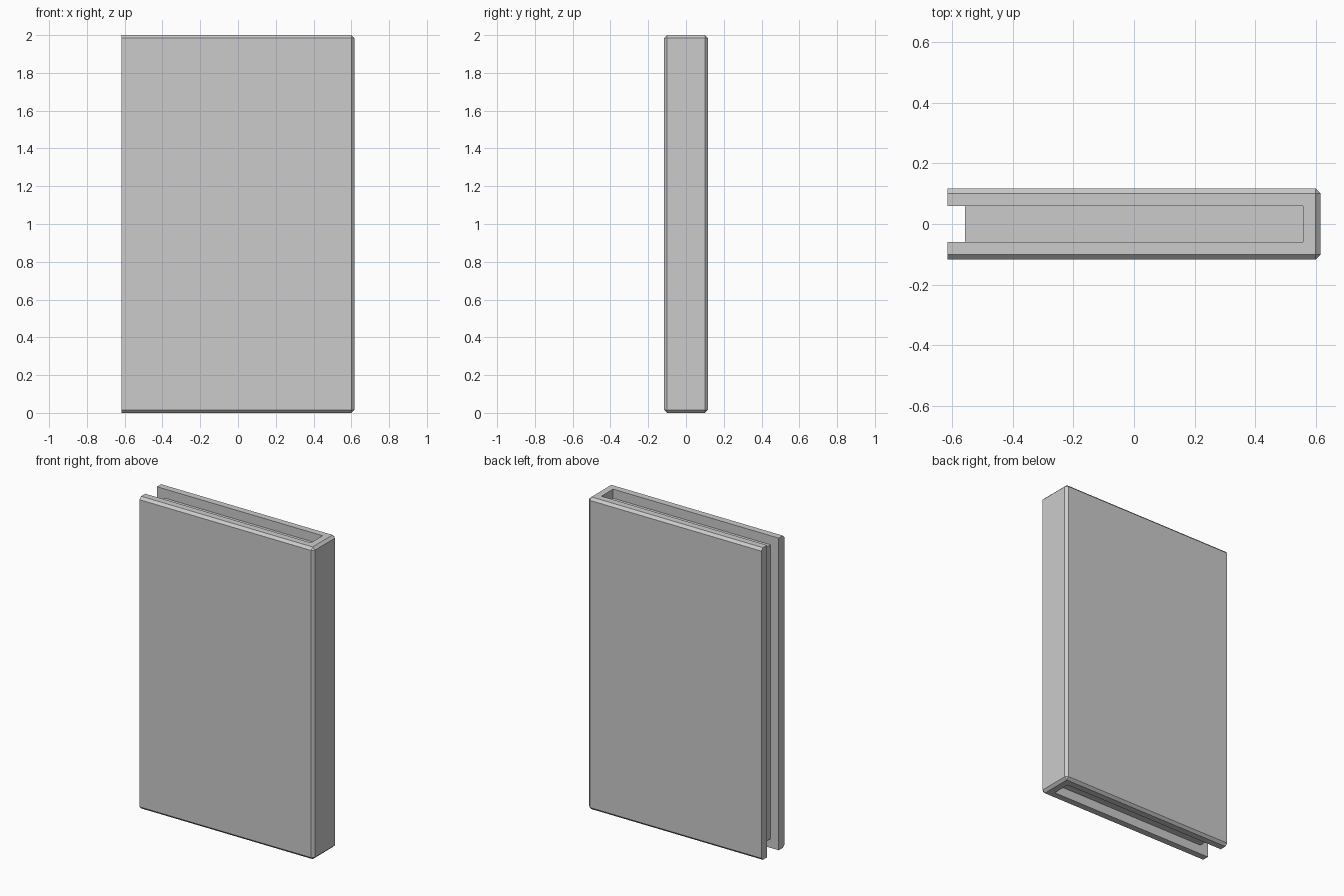
import bpy, bmesh

if "Cube" in bpy.data.objects:
    bpy.data.objects.remove(bpy.data.objects["Cube"])

X, Y, H = 0.616, 0.117, 2.0      # half length, half thickness, height
WALL, CHAMFER = 0.058, 0.016


def add_object(name, bm):
    bmesh.ops.recalc_face_normals(bm, faces=bm.faces)
    mesh = bpy.data.meshes.new(name)
    bm.to_mesh(mesh)
    bm.free()
    obj = bpy.data.objects.new(name, mesh)
    bpy.context.collection.objects.link(obj)


# Cover: U-shaped profile extruded upward, open towards -x
bm = bmesh.new()
yi, xi = Y - WALL, X - WALL
profile = [(-X, -Y), (X, -Y), (X, Y), (-X, Y),
           (-X, yi), (xi, yi), (xi, -yi), (-X, -yi)]
base = bm.faces.new([bm.verts.new((x, y, 0)) for x, y in profile])
ext = bmesh.ops.extrude_face_region(bm, geom=[base], use_keep_orig=True)
top = [g for g in ext["geom"] if isinstance(g, bmesh.types.BMVert)]
bmesh.ops.translate(bm, verts=top, vec=(0, 0, H))


# Chamfer the outer rim and spine corners; the fore edge stays square
def is_outer(v):
    return abs(v.co.y) > Y - 1e-4


def is_chamfered(e):
    a, b = e.verts
    if not (is_outer(a) and is_outer(b)):
        return False
    vertical = abs(a.co.z - b.co.z) > 0.1
    at_fore_edge = a.co.x < 0 and b.co.x < 0
    return not (vertical and at_fore_edge)


bmesh.ops.bevel(bm, geom=[e for e in bm.edges if is_chamfered(e)],
                offset=CHAMFER, offset_type='OFFSET', segments=1,
                profile=0.5, affect='EDGES')
add_object("book_cover", bm)

# Pages: block recessed at top, bottom and fore edge
bm = bmesh.new()
bmesh.ops.create_cube(bm, size=1)
bmesh.ops.scale(bm, verts=bm.verts, vec=(2 * xi, 2 * yi, H - 2 * WALL))
bmesh.ops.translate(bm, verts=bm.verts, vec=(0, 0, H / 2))
add_object("page_block", bm)
